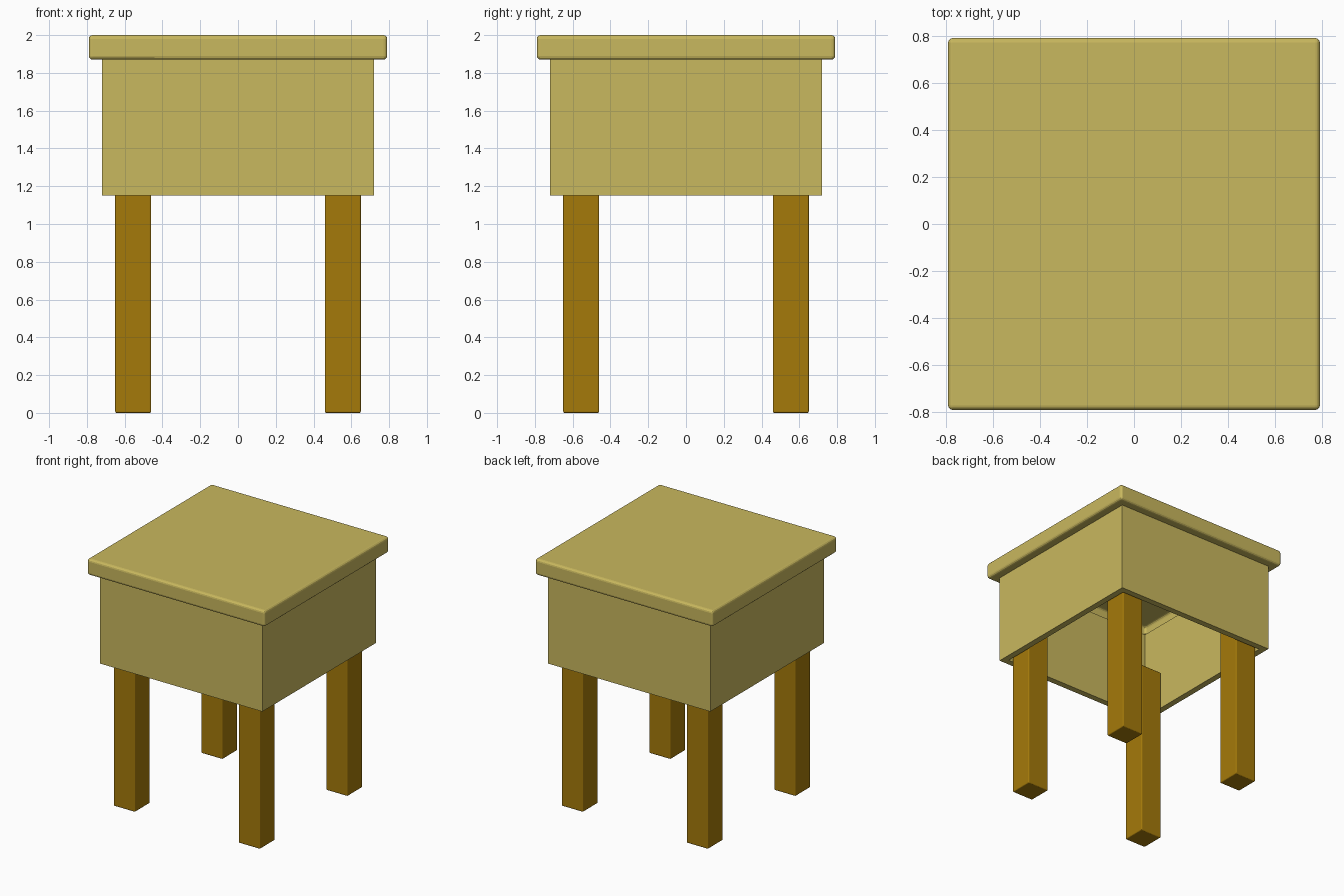
import bpy, bmesh

if "Cube" in bpy.data.objects:
    bpy.data.objects.remove(bpy.data.objects["Cube"])


def material(name, rgb):
    m = bpy.data.materials.new(name)
    m.diffuse_color = (*rgb, 1)
    m.use_nodes = True
    m.node_tree.nodes["Principled BSDF"].inputs["Base Color"].default_value = m.diffuse_color
    return m


PALE = material("pale wood", (0.584, 0.479, 0.112))
DARK = material("dark wood", (0.376, 0.195, 0.003))


def box(name, half, z0, z1, mat, x=0, y=0, bevel=0, wall=0, roof=0):
    """Square box; with a wall it is hollowed from below, up to the roof."""
    bm = bmesh.new()
    bmesh.ops.create_cube(bm, size=1)
    for v in bm.verts:
        v.co.x = v.co.x * 2 * half + x
        v.co.y = v.co.y * 2 * half + y
        v.co.z = z0 if v.co.z < 0 else z1
    bm.normal_update()
    if wall:
        bottom = [f for f in bm.faces if f.normal.z < -0.5]
        bmesh.ops.inset_region(bm, faces=bottom, thickness=wall)
        side = bmesh.ops.extrude_face_region(bm, geom=bottom)
        for v in side["geom"]:
            if isinstance(v, bmesh.types.BMVert):
                v.co.z = z1 - roof
        bmesh.ops.delete(bm, geom=bottom, context="FACES")
        bmesh.ops.recalc_face_normals(bm, faces=bm.faces)
    me = bpy.data.meshes.new(name)
    bm.to_mesh(me)
    bm.free()
    ob = bpy.data.objects.new(name, me)
    bpy.context.collection.objects.link(ob)
    me.materials.append(mat)
    if bevel:
        b = ob.modifiers.new("rounded edges", "BEVEL")
        b.width, b.segments = bevel, 3
        b.limit_method = "ANGLE"
    return ob


# Hollow lid with softened edges
box("seat_top", 0.79, 1.87, 2.0, PALE, bevel=0.02, wall=0.14, roof=0.05)

# Apron: four boards around an open middle
apron = box("apron", 0.72, 1.15, 1.87, PALE, wall=0.07, roof=0)
bm = bmesh.new()
bm.from_mesh(apron.data)
lids = [f for f in bm.faces if abs(f.normal.z) > 0.5 and f.calc_center_median().z > 1.8]
bmesh.ops.delete(bm, geom=lids, context="FACES")
bm.to_mesh(apron.data)
bm.free()

# Legs tucked into the inside corners of the apron
for fy, sy in (("front", -1), ("back", 1)):
    for fx, sx in (("left", -1), ("right", 1)):
        box(f"{fy}_{fx}_leg", 0.095, 0, 1.44, DARK, x=sx * 0.555, y=sy * 0.555, bevel=0.008)
